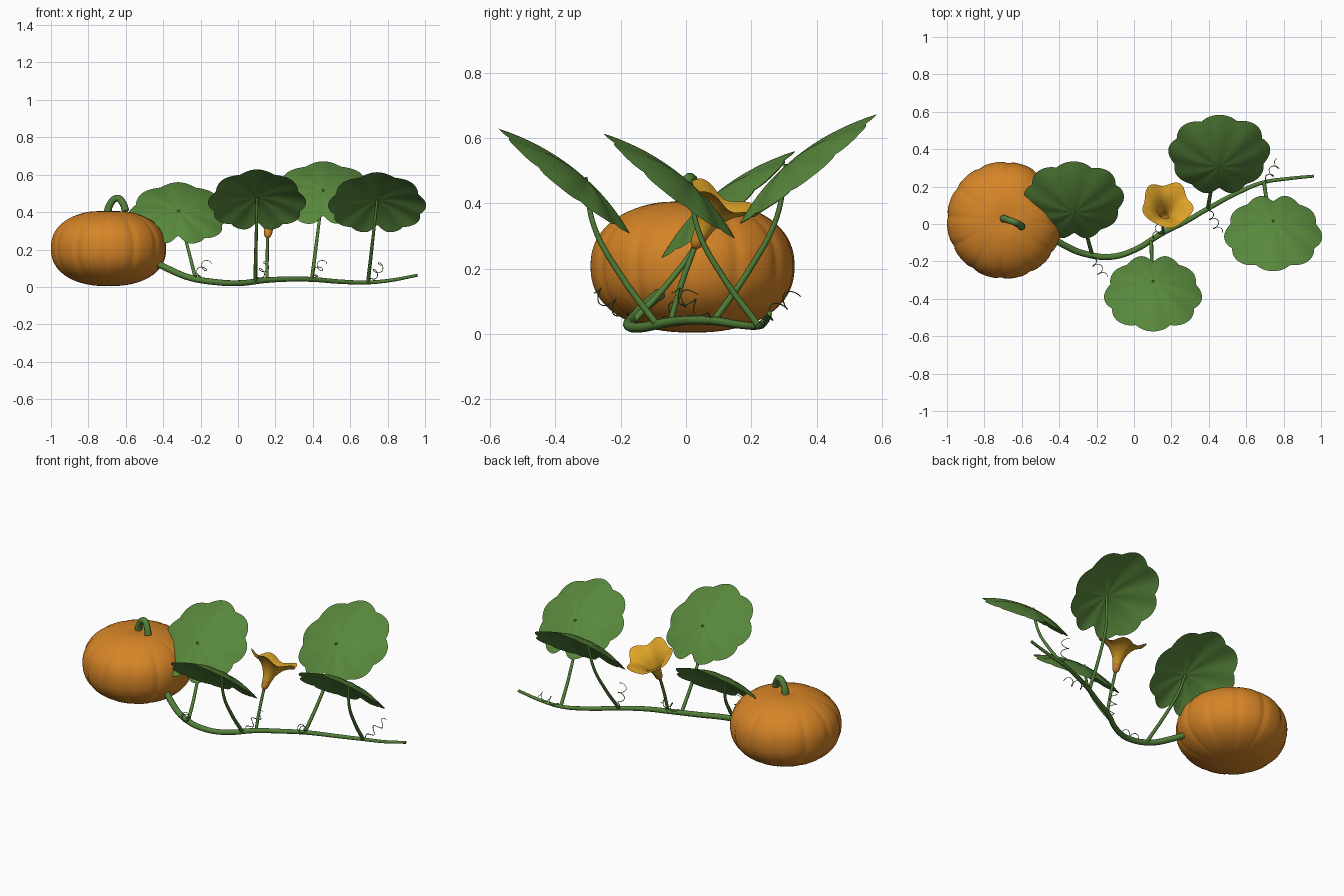
import bpy, math
from math import sin, cos, pi
from mathutils import Vector

if "Cube" in bpy.data.objects:
    bpy.data.objects.remove(bpy.data.objects["Cube"])


def mat(name, rgb):
    m = bpy.data.materials.new(name)
    m.diffuse_color = (*rgb, 1)
    m.use_nodes = True
    m.node_tree.nodes["Principled BSDF"].inputs["Base Color"].default_value = m.diffuse_color
    return m


SKIN = mat("pumpkin orange", (0.67, 0.232, 0.02))
LEAF = mat("leaf green", (0.098, 0.245, 0.045))
VINE = mat("vine green", (0.085, 0.215, 0.04))
PETAL = mat("petal yellow", (0.74, 0.37, 0.021))
THROAT = mat("flower base orange", (0.62, 0.25, 0.022))


def add(name, me, m, angle=None):
    ob = bpy.data.objects.new(name, me)
    bpy.context.collection.objects.link(ob)
    me.materials.clear()
    me.materials.append(m)
    for p in me.polygons:
        p.use_smooth = True
    if angle:
        bpy.ops.object.select_all(action='DESELECT')
        ob.select_set(True)
        bpy.context.view_layer.objects.active = ob
        bpy.ops.object.shade_smooth_by_angle(angle=math.radians(angle))
    return ob


def rings(name, func, rows, segs, m, cap_start=False, cap_end=False, angle=None):
    """Skin closed rings of points given by func(row, theta)."""
    vs = [func(i / (rows - 1), 2 * pi * j / segs) for i in range(rows) for j in range(segs)]
    fs = []
    for i in range(rows - 1):
        for j in range(segs):
            k = (j + 1) % segs
            fs.append((i * segs + j, i * segs + k, (i + 1) * segs + k, (i + 1) * segs + j))
    if cap_start:
        fs.append(tuple(reversed(range(segs))))
    if cap_end:
        fs.append(tuple(range((rows - 1) * segs, rows * segs)))
    me = bpy.data.meshes.new(name)
    me.from_pydata(vs, [], fs)
    return add(name, me, m, angle)


def tube(name, pts, radii, m, sides=2, res=10):
    """Smooth tapered tube through the points."""
    cu = bpy.data.curves.new(name, 'CURVE')
    cu.dimensions = '3D'
    cu.bevel_depth = 1
    cu.bevel_resolution = sides
    cu.resolution_u = res
    cu.use_fill_caps = True
    sp = cu.splines.new('BEZIER')
    sp.bezier_points.add(len(pts) - 1)
    for i, (bp, p) in enumerate(zip(sp.bezier_points, pts)):
        bp.co = p
        bp.handle_left_type = bp.handle_right_type = 'AUTO'
        t = i / (len(pts) - 1) * (len(radii) - 1)
        a = min(int(t), len(radii) - 2)
        bp.radius = radii[a] + (radii[a + 1] - radii[a]) * (t - a)
    tmp = bpy.data.objects.new("tmp", cu)
    bpy.context.collection.objects.link(tmp)
    dg = bpy.context.evaluated_depsgraph_get()
    me = bpy.data.meshes.new_from_object(tmp.evaluated_get(dg))
    bpy.data.objects.remove(tmp)
    return add(name, me, m, 50)


# Softly ribbed pumpkin with flattened poles
def pumpkin(t, th):
    a = -pi / 2 + pi * min(max(t, 0.004), 0.996)
    r = abs(cos(a)) ** 0.88
    h = math.copysign(abs(sin(a)) ** 0.88, a)
    groove = 1 - 0.03 * (1 - abs(sin(6 * th + 0.4))) ** 3
    dip = 0.01 * math.exp(-(r / 0.18) ** 2) * max(h, 0)
    return (-0.692 + 0.309 * r * groove * cos(th), 0.02 + 0.313 * r * groove * sin(th),
            0.207 + 0.203 * h - dip)


rings("pumpkin", pumpkin, 41, 144, SKIN, True, True)

# Hooked pumpkin stem
tube("pumpkin_stem", [(-0.70, 0.03, 0.38), (-0.685, 0.025, 0.44), (-0.645, 0.012, 0.475),
                      (-0.617, -0.002, 0.45), (-0.60, -0.014, 0.405)],
     [0.022, 0.019, 0.018, 0.019, 0.02], VINE, 3)

# Main trailing vine
tube("vine", [(-0.44, -0.07, 0.13), (-0.37, -0.115, 0.095), (-0.26, -0.16, 0.05),
              (-0.12, -0.175, 0.026), (0.0, -0.14, 0.02), (0.15, -0.05, 0.036),
              (0.27, 0.01, 0.042), (0.4, 0.085, 0.04), (0.55, 0.165, 0.028),
              (0.69, 0.222, 0.024), (0.82, 0.242, 0.036), (0.96, 0.256, 0.063)],
     [0.018, 0.016, 0.013, 0.008], VINE, 3)


# Lobed, pleated, domed leaf on a curved stalk; side is the y direction it reaches to
def leaf(name, base, top, side, scale=1.0, skew=0.0):
    base, top = Vector(base), Vector(top)
    tilt = math.radians(41.5)
    along = Vector((0, side * cos(tilt), sin(tilt)))
    up = Vector((0, -side * sin(tilt), cos(tilt)))
    across = along.cross(up) * -1

    def surf(t, th):
        off, rad = 0.034, 0.252 * scale
        edge = off * cos(th) + math.sqrt(rad ** 2 - (off * sin(th)) ** 2)
        edge *= 1 + 0.045 * (abs(cos(4.5 * th)) * 2 - 1.1)
        edge *= 1 + skew * 0.02 * sin(2 * th)
        d = (th - pi) / 0.16
        edge *= 1 - 0.18 * math.exp(-d * d)
        t = max(t, 0.01)
        r = edge * t
        w = -0.75 * r * r - 0.35 * (r * sin(th)) ** 2 + 0.004 * t * cos(9 * th)
        return top + along * (r * cos(th)) + across * (r * sin(th)) + up * w

    rings(name, surf, 10, 108, LEAF, cap_start=True)
    bow = Vector((0, side * 0.045, 0))
    pts = [base, base.lerp(top, 0.33) + bow * 0.8, base.lerp(top, 0.66) + bow, top + up * 0.002]
    tube(name + "_stalk", pts, [0.0105, 0.007], VINE, 2, 8)


leaf("leaf_near_pumpkin", (-0.225, -0.16, 0.04), (-0.32, 0.065, 0.408), 1, 1.02, 0.4)
leaf("leaf_front", (0.092, -0.09, 0.03), (0.102, -0.31, 0.478), -1)
leaf("leaf_back", (0.395, 0.085, 0.04), (0.455, 0.308, 0.518), 1, 1.04, -0.4)
leaf("leaf_end", (0.695, 0.222, 0.025), (0.744, 0.012, 0.463), -1)

# Five-pointed trumpet flower leaning back
axis = Vector((0.11, 0.43, 0.9)).normalized()
fx = Vector((1, 0, 0))
fx = (fx - axis * fx.dot(axis)).normalized()
fy = axis.cross(fx)
foot = Vector((0.157, 0.025, 0.262))
profile = [(0.008, 0), (0.018, 0.012), (0.022, 0.03), (0.025, 0.052), (0.033, 0.082),
           (0.048, 0.113), (0.07, 0.141), (0.099, 0.163), (0.132, 0.177)]


def trumpet(t, th):
    i = round(t * (len(profile) - 1))
    r, h = profile[i]
    k = max(0, (i - 3) / 5) ** 2
    star = cos(5 * (th - math.radians(62)))
    r *= 1 + 0.08 * k * star
    h += 0.014 * k * star
    return foot + axis * h + fx * (r * cos(th)) + fy * (r * sin(th))


flower = rings("flower", trumpet, len(profile), 60, PETAL, cap_start=True)
flower.data.materials.append(THROAT)
for p in flower.data.polygons:
    if (p.center - foot).dot(axis) < 0.06:
        p.material_index = 1
tube("flower_stalk", [(0.155, -0.048, 0.036), (0.156, -0.015, 0.15), foot + axis * 0.006],
     [0.009, 0.008], VINE, 2, 8)


# Coiled tendrils beside each leaf joint
def tendril(name, start, end):
    start, end = Vector(start), Vector(end)
    d = (end - start).normalized()
    a = d.cross(Vector((0, 0, 1))).normalized()
    b = a.cross(d)
    pts = []
    for i in range(33):
        t = i / 32
        rad = 0.021 * min(1, t * 3)
        ang = 2 * pi * 2.6 * t
        pts.append(start.lerp(end, t) + a * (rad * cos(ang)) + b * (rad * sin(ang)))
    tube(name, pts, [0.0024, 0.0016], VINE, 1, 3)


tendril("tendril_1", (-0.23, -0.17, 0.045), (-0.16, -0.285, 0.135))
tendril("tendril_2", (0.10, -0.08, 0.035), (0.16, 0.02, 0.13))
tendril("tendril_3", (0.40, 0.08, 0.045), (0.455, -0.045, 0.135))
tendril("tendril_4", (0.70, 0.225, 0.03), (0.775, 0.335, 0.125))
